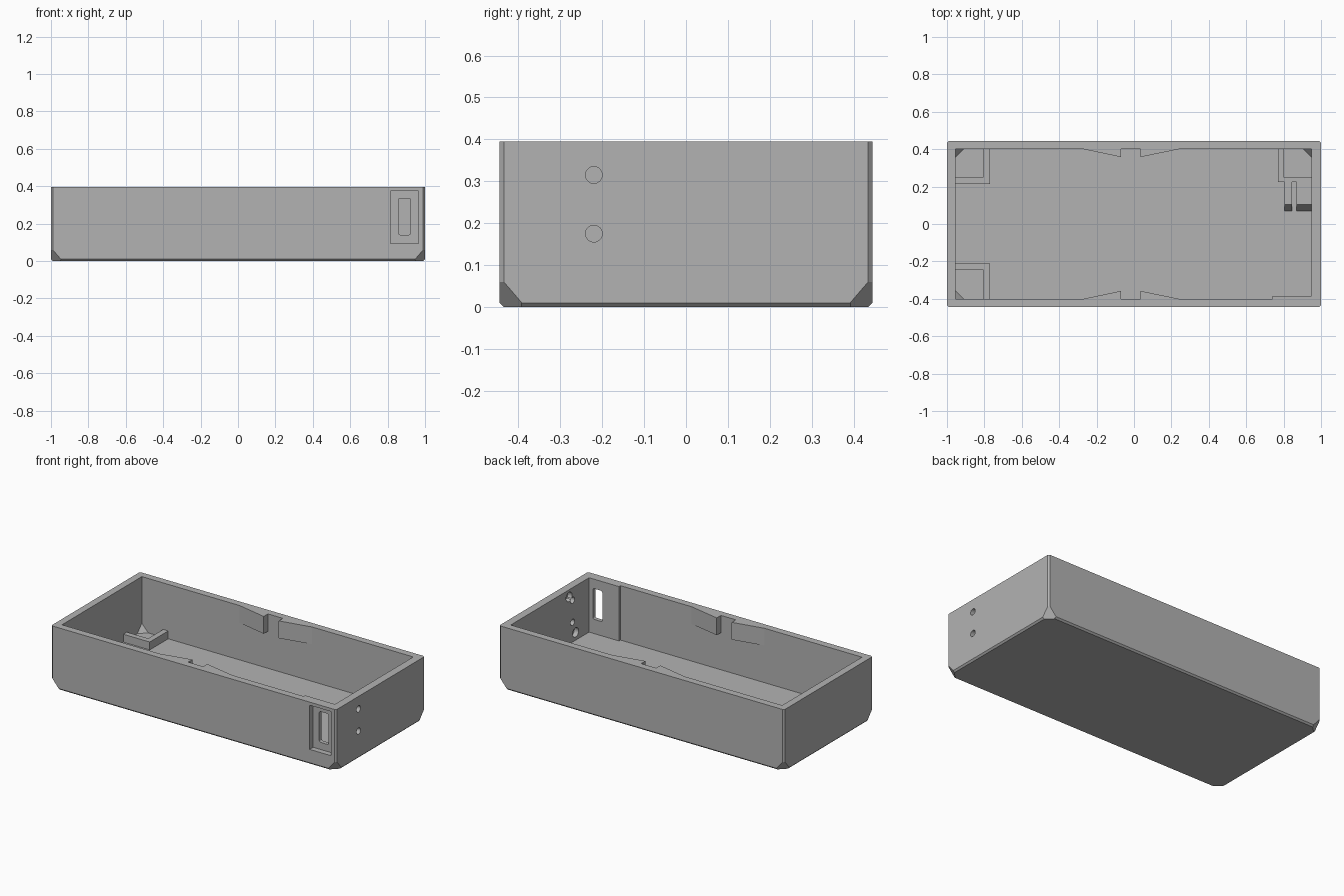
import bpy, bmesh
from mathutils import Vector, Matrix
from itertools import product

if "Cube" in bpy.data.objects:
    bpy.data.objects.remove(bpy.data.objects["Cube"])

grey = bpy.data.materials.new("plain grey")
grey.use_nodes = True
grey.diffuse_color = (0.45, 0.45, 0.45, 1)
grey.node_tree.nodes["Principled BSDF"].inputs["Base Color"].default_value = (0.45, 0.45, 0.45, 1)

HX, HY, TOP, FLOOR = 1.0, 0.445, 0.395, 0.05
IN_LEFT, IN_RIGHT, IN_Y = -0.955, 0.95, 0.4
LEDGE = 0.1


def add(name, bm):
    bmesh.ops.recalc_face_normals(bm, faces=bm.faces)
    mesh = bpy.data.meshes.new(name)
    bm.to_mesh(mesh)
    bm.free()
    mesh.materials.append(grey)
    obj = bpy.data.objects.new(name, mesh)
    bpy.context.collection.objects.link(obj)
    return obj


def hull(points):
    bm = bmesh.new()
    for p in points:
        bm.verts.new(p)
    bmesh.ops.convex_hull(bm, input=bm.verts)
    bmesh.ops.dissolve_limit(bm, angle_limit=0.01, verts=bm.verts, edges=bm.edges)
    return bm


def box(x, y, z):
    return hull(product(x, y, z))


def prism(plan, z0, z1):
    bm = bmesh.new()
    face = bm.faces.new([bm.verts.new((x, y, z0)) for x, y in plan])
    new = bmesh.ops.extrude_face_region(bm, geom=[face])["geom"]
    bmesh.ops.translate(bm, vec=(0, 0, z1 - z0),
                        verts=[v for v in new if isinstance(v, bmesh.types.BMVert)])
    return bm


def cut(target, bm):
    cutter = add("cutter", bm)
    cutter.hide_render = True
    mod = target.modifiers.new("cut", "BOOLEAN")
    mod.operation, mod.solver, mod.object = "DIFFERENCE", "EXACT", cutter
    bpy.context.view_layer.objects.active = target
    bpy.ops.object.modifier_apply(modifier=mod.name)
    bpy.data.objects.remove(cutter)


def slice_off(bm, point, normal):
    res = bmesh.ops.bisect_plane(bm, geom=bm.verts[:] + bm.edges[:] + bm.faces[:],
                                 plane_co=point, plane_no=normal, clear_outer=True)
    edges = [e for e in res["geom_cut"] if isinstance(e, bmesh.types.BMEdge)]
    bmesh.ops.contextual_create(bm, geom=edges)


# Outer block with chamfered edges and clipped bottom corners
C = 0.01
bm = box((-HX, HX), (-HY, HY), (0, TOP))
for s in (-1, 1):
    slice_off(bm, (s * HX, 0, C), Vector((s, 0, -1)))
    slice_off(bm, (0, s * HY, C), Vector((0, s, -1)))
for sx, sy in product((-1, 1), repeat=2):
    slice_off(bm, (sx * HX, sy * (HY - C), 0), Vector((sx, sy, 0)))
    slice_off(bm, (sx * HX, sy * (HY - C), 0.06), Vector((sx, sy, -0.86)))
tray = add("tray_shell", bm)

# Interior, with a thicker stretch of front wall behind the switch
cut(tray, prism([(IN_LEFT, -IN_Y), (0.74, -IN_Y), (0.74, -0.385), (IN_RIGHT, -0.385),
                 (IN_RIGHT, IN_Y), (IN_LEFT, IN_Y)], FLOOR, 0.6))

# Switch recess and its through slot
cut(tray, box((0.815, 0.965), (-0.6, -0.41), (0.095, 0.375)))
slot = box((0.857, 0.923), (-0.6, -0.3), (0.14, 0.335))
along_y = [e for e in slot.edges if abs(e.verts[0].co.y - e.verts[1].co.y) > 0.1]
bmesh.ops.bevel(slot, geom=along_y, offset=0.01, segments=3, affect="EDGES", profile=0.5)
cut(tray, slot)


# Round holes in the right wall: two go through, two are blind from inside
def hole(y, z, radius, x0, x1):
    bm = bmesh.new()
    bmesh.ops.create_cone(bm, cap_ends=True, segments=32, radius1=radius, radius2=radius,
                          depth=x1 - x0,
                          matrix=Matrix.Translation(((x0 + x1) / 2, y, z))
                          @ Matrix.Rotation(1.5707963, 4, "Y"))
    cut(tray, bm)


for z in (0.315, 0.175):
    hole(-0.22, z, 0.02, 0.9, 1.1)
hole(-0.185, 0.35, 0.03, 0.9, 0.98)
hole(-0.25, 0.1, 0.03, 0.9, 0.98)

# Wedge clips at the middle of both long walls
for side, s in (("back", 1), ("front", -1)):
    for end, x0, x1 in (("left", 0.24, 0.035), ("right", -0.27, -0.07)):
        plan = [(x0, s * IN_Y), (x1, s * IN_Y), (x1, s * 0.358)]
        add(f"{side}_{end}_clip", prism(plan, 0.285, TOP))

# Corner brackets on the floor, with a gusset in each corner
Z = (FLOOR, LEDGE)
for side, sx, sy, wall, outer_x, inner_x, outer_y, inner_y in (
        ("back_right", -1, 1, IN_LEFT, -0.77, -0.805, 0.215, 0.25),
        ("front_right", -1, -1, IN_LEFT, -0.77, -0.805, -0.212, -0.245),
        ("back_left", 1, 1, IN_RIGHT, 0.77, 0.80, 0.225, 0.25)):
    plan = [(outer_x, sy * IN_Y), (outer_x, outer_y), (wall, outer_y),
            (wall, inner_y), (inner_x, inner_y), (inner_x, sy * IN_Y)]
    add(f"{side}_bracket", prism(plan, *Z))
    corner = Vector((wall, sy * IN_Y, FLOOR))
    add(f"{side}_gusset", hull([corner, corner - Vector((sx * 0.045, 0, 0)),
                                corner - Vector((0, sy * 0.045, 0)),
                                corner + Vector((0, 0, 0.05))]))

# Two arms with sloped ends reaching forward from the back left bracket
for name, x in (("inner_arm", (0.805, 0.845)), ("outer_arm", (0.87, IN_RIGHT))):
    add(name, hull([(px, y, z) for px in x for y, z in
                    ((0.225, FLOOR), (0.225, LEDGE), (0.105, LEDGE), (0.07, FLOOR))]))
